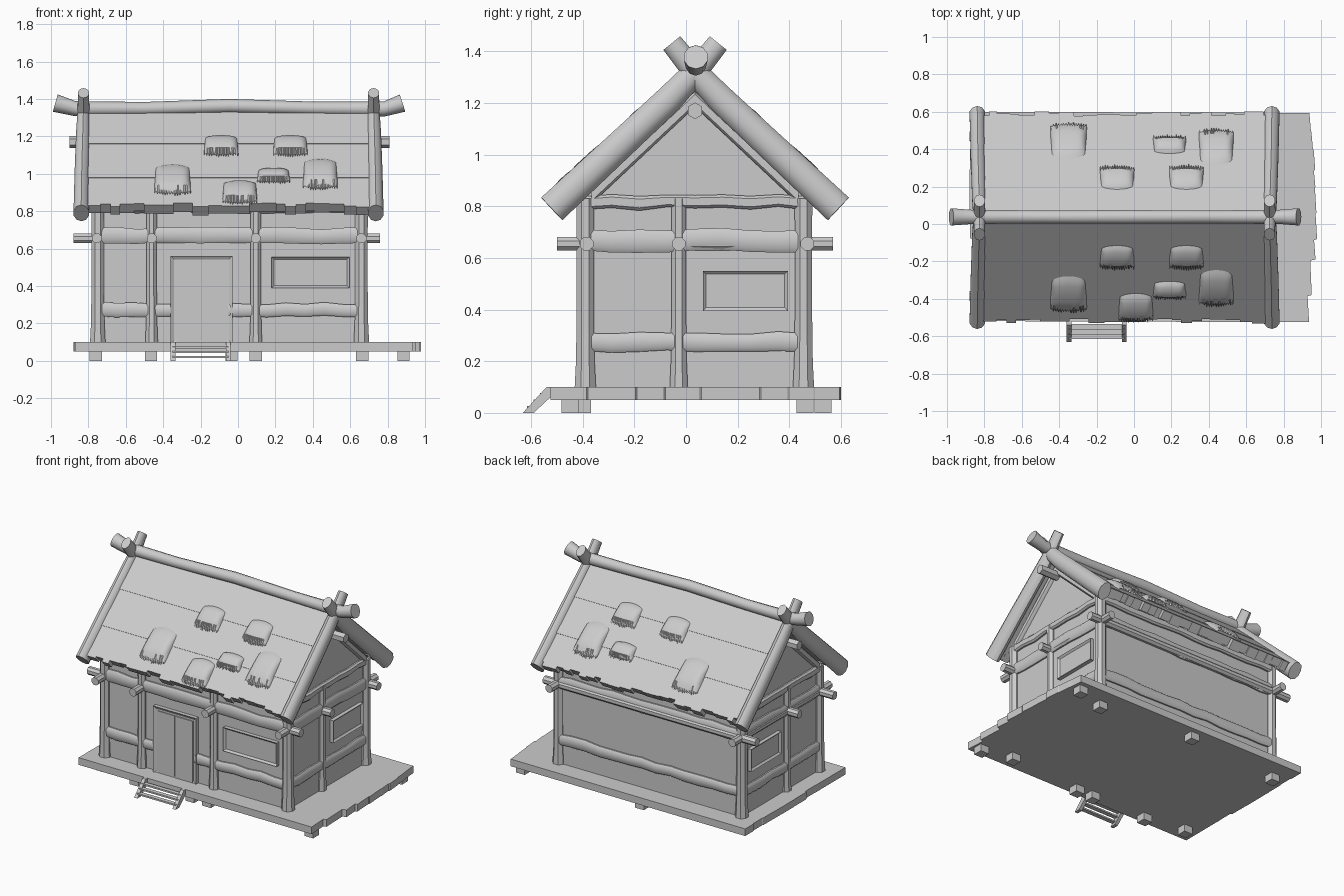
import bpy, bmesh, math, random
from mathutils import Vector

random.seed(4)
cube = bpy.data.objects.get("Cube")
if cube:
    bpy.data.objects.remove(cube, do_unlink=True)

grey = bpy.data.materials.new("plain grey")
grey.use_nodes = True
grey.diffuse_color = (0.6, 0.6, 0.6, 1)
grey.node_tree.nodes["Principled BSDF"].inputs["Base Color"].default_value = (0.6, 0.6, 0.6, 1)

CY = 0.035                                     # middle of the house
X0, X1, Y0, Y1 = -0.755, 0.665, -0.395, 0.465  # wall planes


def finish(name, bm, smooth=False):
    bmesh.ops.recalc_face_normals(bm, faces=bm.faces)
    me = bpy.data.meshes.new(name)
    bm.to_mesh(me)
    bm.free()
    me.materials.append(grey)
    ob = bpy.data.objects.new(name, me)
    bpy.context.collection.objects.link(ob)
    if smooth:
        bpy.ops.object.select_all(action='DESELECT')
        ob.select_set(True)
        bpy.context.view_layer.objects.active = ob
        bpy.ops.object.shade_smooth_by_angle(angle=math.radians(40))


def block(bm, a, b, place):
    """Box between two corners, bent through a placing function."""
    for vert in bmesh.ops.create_cube(bm, size=1)["verts"]:
        vert.co = Vector(place(*[a[i] if vert.co[i] < 0 else b[i] for i in range(3)]))


def plain(u, v, w): return (u, v, w)


def boxes(name, pairs, place=plain):
    bm = bmesh.new()
    for a, b in pairs:
        block(bm, a, b, place)
    finish(name, bm)


def skin(name, sections, smooth=False):
    """Closed solid through a row of matching cross-sections."""
    bm = bmesh.new()
    rings = [[bm.verts.new(p) for p in s] for s in sections]
    for a, b in zip(rings, rings[1:]):
        for k in range(len(a)):
            j = (k + 1) % len(a)
            bm.faces.new((a[k], a[j], b[j], b[k]))
    bm.faces.new(rings[0])
    bm.faces.new(rings[-1])
    finish(name, bm, smooth)


def prism(name, outline, shift):
    skin(name, [outline, [Vector(p) + Vector(shift) for p in outline]])


def log(name, path, radii, sides=8, flat=1):
    """Round timber through a few points, squashed along x by flat."""
    pts = [Vector(p) for p in path]
    sections = []
    for i, p in enumerate(pts):
        run = pts[min(i + 1, len(pts) - 1)] - pts[max(i - 1, 0)]
        q = run.to_track_quat('Z', 'Y')
        ring = []
        for k in range(sides):
            t = (k + 0.5) * math.tau / sides
            off = q @ Vector((radii[i] * math.cos(t), radii[i] * math.sin(t), 0))
            off.x *= flat
            ring.append(p + off)
        sections.append(ring)
    skin(name, sections, sides > 6)


def beam(name, place, a, b, r, wave=0.006):
    """Flat timber on a wall from (u, z) to (u, z), with uneven edges."""
    steps = max(2, round(abs(b[0] - a[0]) / 0.11))
    sections = []
    for i in range(steps + 1):
        u, z = Vector(a).lerp(Vector(b), i / steps)
        z += random.uniform(-wave, wave)
        h = r + random.uniform(-wave, wave) / 2
        sections.append([place(u, z + h * e, w) for e, w in (
            (-1, -0.02), (-1, 0.01), (-0.6, 0.021), (0.6, 0.021), (1, 0.01), (1, -0.02))])
    skin(name, sections, True)


# Wall faces: u along the wall, z up, w outwards
def front(u, z, w): return (u, Y0 - w, z)
def back(u, z, w): return (u, Y1 + w, z)
def left(u, z, w): return (X1 + w, u, z)
def right(u, z, w): return (X0 - w, u, z)


def framed(name, place, u0, u1, z0, z1, border):
    """Raised frame with a sunken panel."""
    bm = bmesh.new()
    block(bm, (u0, z0, -0.02), (u1, z1, 0.027), place)
    bmesh.ops.recalc_face_normals(bm, faces=bm.faces)
    out = Vector(place(0, 0, 1)) - Vector(place(0, 0, 0))
    face = max(bm.faces, key=lambda f: f.normal.dot(out))
    bmesh.ops.inset_region(bm, faces=[face], thickness=border)
    bmesh.ops.translate(bm, vec=out * -0.012, verts=face.verts)
    finish(name, bm)


# Platform with ragged plank ends, and feet
ends = [-0.525, -0.38, -0.19, -0.08, 0.06, 0.2, 0.29, 0.4, 0.5, 0.6]
planks = list(zip(ends, ends[1:]))
outline = []
for a, b in planks:
    x = 0.997 - 0.05 * abs(a + b - 0.1) + random.uniform(-0.015, 0.003)
    outline += [(x, a, 0.05), (x - 0.008, b - 0.006, 0.05)]
for a, b in reversed(planks):
    x = -0.873 + random.uniform(-0.008, 0.008)
    outline += [(x, b, 0.05), (x, a + 0.006, 0.05)]
prism("platform", outline, (0, 0, 0.05))
feet = [(-0.76, -0.4), (-0.465, -0.45), (-0.035, -0.45), (0.095, -0.45), (0.665, -0.4), (0.885, -0.45),
        (-0.76, 0.46), (-0.035, 0.53), (0.665, 0.46), (0.885, 0.53)]
boxes("feet", [((x - 0.033, y - 0.033, 0), (x + 0.033, y + 0.033, 0.06)) for x, y in feet])

# Entrance steps
for x in (-0.36, -0.065):
    prism("step_rail", [(x, -0.515, 0.1), (x, -0.54, 0.1), (x, -0.632, 0), (x, -0.59, 0), (x, -0.515, 0.07)],
          (0.025, 0, 0))
boxes("step_treads", [((-0.35, -0.565 - 0.025 * i, 0.066 - 0.025 * i),
                       (-0.05, -0.535 - 0.025 * i, 0.077 - 0.025 * i)) for i in range(3)])

# House body with gables
prism("walls", [(X0, Y0, 0.09), (X0, Y1, 0.09), (X0, Y1, 0.84), (X0, CY, 1.25), (X0, Y0, 0.84)],
      (X1 - X0, 0, 0))

# Corner and middle posts
def post(name, x, y, scale=1.0):
    log(name, [(x, y, z) for z in (0.09, 0.2, 0.4, 0.6, 0.83)],
        [r * scale for r in (0.045, 0.039, 0.036, 0.036, 0.037)])
for x in (X0 + 0.005, X1 - 0.005):
    for y in (Y0 + 0.005, Y1 - 0.01):
        post("corner_post", x, y)
    post("side_post", x, -0.028, 0.85)
for x in (-0.462, 0.095):
    post("front_post", x, Y0, 0.82)

# Rails around the walls: low, middle and top
for z, r in ((0.272, 0.036), (0.668, 0.042), (0.817, 0.026)):
    for wall in (left, right):
        beam("side_rail", wall, (Y0, z), (Y1, z), r)
    beam("back_rail", back, (X0, z), (X1, z), r)
    if z < 0.5:
        beam("front_low_rail", front, (X0, z), (-0.35, z), r)
        beam("front_low_rail", front, (-0.05, z), (X1, z), r)
    else:
        beam("front_rail", front, (X0, z), (X1, z), r)

# Log ends crossing at the corners and posts
for y in (-0.385, 0.47):
    log("long_log", [(-0.88, y, 0.655), (0.76, y, 0.655)], [0.028] * 2)
log("middle_log", [(-0.86, -0.028, 0.655), (0.75, -0.028, 0.655)], [0.028] * 2)
for x in (-0.755, 0.66):
    log("cross_log", [(x, -0.5, 0.655), (x, 0.57, 0.655)], [0.028] * 2)
for x in (-0.462, 0.095):
    log("front_log_end", [(x, -0.5, 0.655), (x, -0.3, 0.655)], [0.028] * 2)
log("purlin", [(-0.9, CY, 1.17), (0.81, CY, 1.17)], [0.032] * 2, 6)

# Gable frames around a sunken triangle
for wall in (left, right):
    for s in (-1, 1):
        beam("gable_rafter", wall, (CY + s * 0.4, 0.84), (CY, 1.215), 0.03, 0)

# Door and windows
framed("door_frame", front, -0.36, -0.03, 0.09, 0.56, 0.027)
boxes("door_leaves", [((-0.33, 0.1, 0), (-0.2, 0.53, 0.02)), ((-0.194, 0.1, 0), (-0.058, 0.53, 0.022))], front)
framed("front_window", front, 0.18, 0.595, 0.39, 0.555, 0.018)
for wall in (left, right):
    framed("side_window", wall, 0.065, 0.395, 0.395, 0.55, 0.018)

# Roof slopes: s runs down from the ridge, h stands off the thatch
RUN, DROP, TOP = 0.555, 0.505, 1.335
LEN = math.hypot(RUN, DROP)
def slope(sign):
    def place(x, s, h):
        return (x, CY + sign * (s * RUN + h * DROP) / LEN, TOP + (h * RUN - s * DROP) / LEN)
    return place


def thatch_patch(place, x, z_top, z_low, width):
    """Tuft of straw rising from the thatch to a ragged lower edge."""
    bm = bmesh.new()
    s0, s1 = ((TOP - z) / DROP * LEN for z in (z_top, z_low))
    cols, rows, grid = 30, 7, []
    for j in range(rows + 1):
        v, line = j / rows, []
        for i in range(cols + 1):
            u = 2 * i / cols - 1
            s = s0 + (s1 - s0) * (v * 0.84 + 0.1 * (1 - v) * u * u - 0.06 * v * u * u)
            h = 0.032 * (1 - u ** 6) * math.sin(math.pi * 0.72 * v ** 0.8) + 0.002
            if j == rows:
                s += 0.2 * min(s1 - s0, 0.15) * (random.uniform(0.5, 1) if i % 2 else 0.1)
                h = 0.01
            if j == 0 or abs(u) == 1:
                h = -0.006
            line.append(bm.verts.new(place(x + u * width / 2 * (0.92 + 0.08 * v), s, h)))
        grid.append(line)
    for a, b in zip(grid, grid[1:]):
        for i in range(cols):
            bm.faces.new((a[i], a[i + 1], b[i + 1], b[i]))
    finish("thatch_patch", bm, True)


patches = [(-0.09, 1.21, 1.08, 0.19), (0.28, 1.21, 1.08, 0.19), (-0.35, 1.06, 0.86, 0.2),
           (0.19, 1.03, 0.94, 0.18), (0.44, 1.09, 0.89, 0.19), (0.01, 0.97, 0.82, 0.19)]
for sign, side in ((-1, "front"), (1, "back")):
    place = slope(sign)
    boxes(side + "_thatch_upper", [((-0.82, 0, -0.05), (0.73, 0.265, 0.006))], place)
    boxes(side + "_thatch_middle", [((-0.82, 0.24, -0.05), (0.73, 0.53, 0.003))], place)
    # Lower row, with an eave of uneven bundles
    boxes(side + "_thatch_lower", [((-0.82, 0.51, -0.05), (0.73, LEN - 0.03, 0))], place)
    bm = bmesh.new()
    x = -0.82
    while x < 0.73:
        end = min(x + random.uniform(0.04, 0.085), 0.73)
        low = random.uniform(-0.066, -0.052)
        block(bm, (x, LEN - 0.05, low), (end, LEN + random.uniform(-0.02, 0.015), 0.002), place)
        x = end
    finish(side + "_thatch_eave", bm)
    for p in patches if sign < 0 else patches[:-1]:
        thatch_patch(place, *p)
    # Barge poles crossing over the ridge at both gables
    for x, lean in ((-0.838, 0.012), (0.737, -0.012)):
        log("barge_pole", [(x, CY + sign * d, z) for x, d, z in (
            (x, 0.555, 0.79), (x + lean * 0.3, 0.33, 1.0), (x + lean * 0.8, 0.1, 1.215),
            (x + lean, 0, 1.32), (x + lean, -0.09, 1.432))],
            [0.06, 0.057, 0.054, 0.047, 0.042], 10, 0.72)

# Ridge log with upturned ends
log("ridge_log", [(x, CY + 0.003, z) for x, z in (
    (-0.977, 1.378), (-0.87, 1.348), (-0.5, 1.348), (-0.05, 1.362), (0.4, 1.35), (0.78, 1.346), (0.88, 1.378))],
    [0.048, 0.04, 0.036, 0.038, 0.036, 0.04, 0.048], 10)
